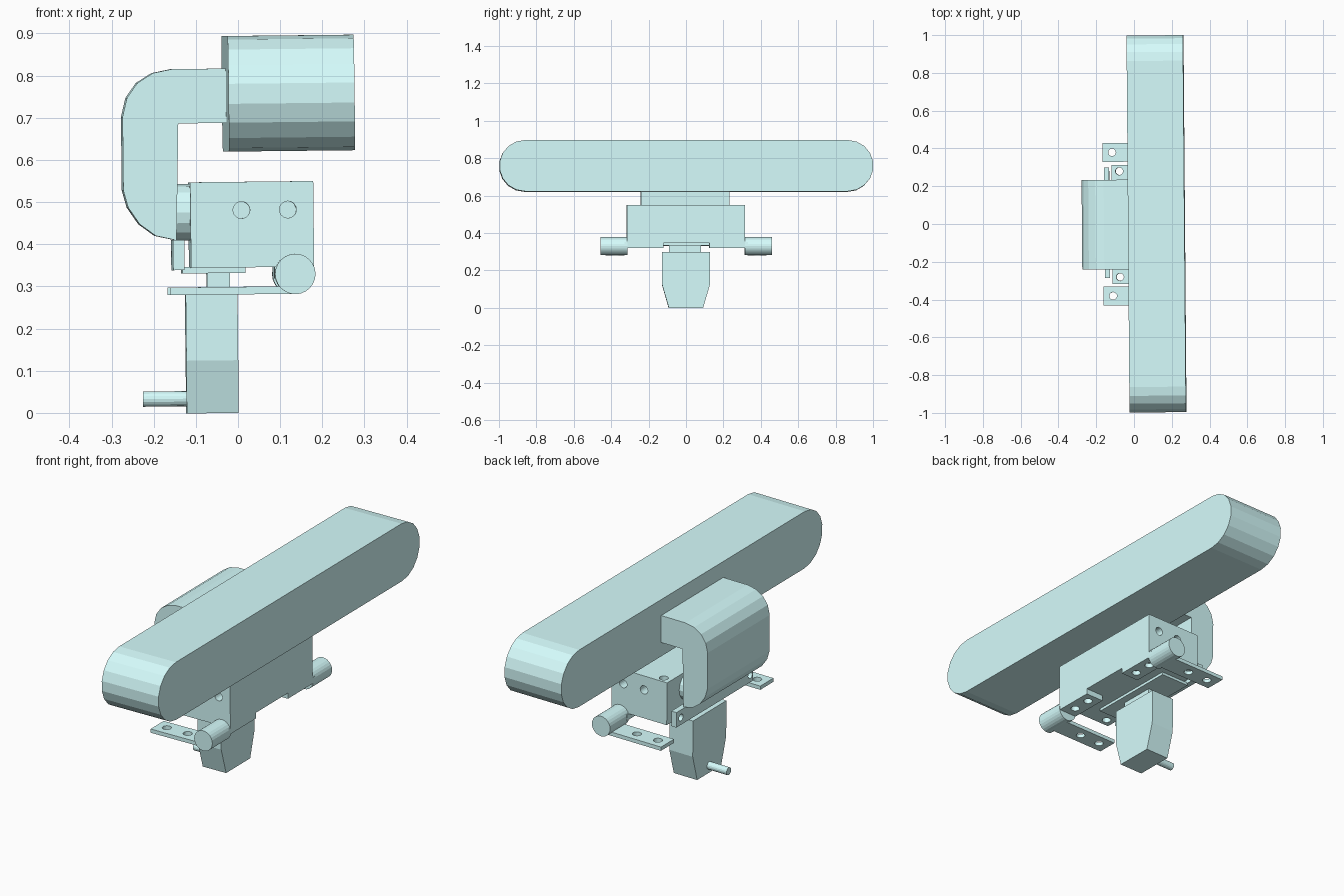
import bpy, bmesh, math
from mathutils import Matrix

if "Cube" in bpy.data.objects:
    bpy.data.objects.remove(bpy.data.objects["Cube"])

# Whole model leans a fraction of a degree
PIVOT = Matrix.Translation((0, 0, 0.45))
LEAN = PIVOT @ Matrix.Rotation(0.008, 4, 'Z') @ Matrix.Rotation(-0.011, 4, 'Y') @ PIVOT.inverted()
TEAL = bpy.data.materials.new("pale_teal")
TEAL.diffuse_color = (0.67, 0.98, 0.98, 1)
TEAL.use_nodes = True
TEAL.node_tree.nodes["Principled BSDF"].inputs["Base Color"].default_value = TEAL.diffuse_color
parts = []


def prism(name, pts, axis, lo, hi):
    """Extrude a 2D outline along an axis: X uses (y,z), Y uses (x,z), Z uses (x,y)."""
    put = {'X': lambda a, b, t: (t, a, b),
           'Y': lambda a, b, t: (a, t, b),
           'Z': lambda a, b, t: (a, b, t)}[axis]
    bm = bmesh.new()
    rings = [[bm.verts.new(put(a, b, t)) for a, b in pts] for t in (lo, hi)]
    bm.faces.new(rings[0])
    bm.faces.new(rings[1])
    n = len(pts)
    for i in range(n):
        j = (i + 1) % n
        bm.faces.new((rings[0][i], rings[0][j], rings[1][j], rings[1][i]))
    bmesh.ops.recalc_face_normals(bm, faces=bm.faces)
    me = bpy.data.meshes.new(name)
    bm.to_mesh(me)
    bm.free()
    me.materials.append(TEAL)
    ob = bpy.data.objects.new(name, me)
    bpy.context.collection.objects.link(ob)
    parts.append(ob)
    return ob


def block(name, x0, x1, y0, y1, z0, z1):
    return prism(name, [(x0, y0), (x1, y0), (x1, y1), (x0, y1)], 'Z', z0, z1)


def circle(a, b, r, n=20):
    return [(a + r * math.cos(2 * math.pi * i / n), b + r * math.sin(2 * math.pi * i / n))
            for i in range(n)]


def stadium(a, b, half, r, n=9):
    """Outline with straight top and bottom and round ends."""
    pts = []
    for side in (1, -1):
        for i in range(n + 1):
            t = -math.pi / 2 + math.pi * i / n
            pts.append((a + side * (half - r + r * math.cos(t)), b + side * r * math.sin(t)))
    return pts


def drill(ob, holes, r=0.02):
    """Cut round holes given as (a, b, axis, lo, hi)."""
    for a, b, axis, lo, hi in holes:
        cutter = prism("hole_cutter", circle(a, b, r), axis, lo, hi)
        cutter.hide_render = True
        mod = ob.modifiers.new("hole", 'BOOLEAN')
        mod.operation, mod.solver, mod.object = 'DIFFERENCE', 'EXACT', cutter
        bpy.context.view_layer.update()
        dg = bpy.context.evaluated_depsgraph_get()
        me = bpy.data.meshes.new_from_object(ob.evaluated_get(dg))
        ob.modifiers.clear()
        ob.data = me
        parts.remove(cutter)
        bpy.data.objects.remove(cutter)


# Long padded bar
prism("long_bar", stadium(0, 0.757, 1.0, 0.137), 'X', -0.027, 0.272)

# Curved arm from the bar down to the housing
arm = [(-0.02, 0.817), (-0.155, 0.817), (-0.20, 0.808), (-0.237, 0.785), (-0.262, 0.75),
       (-0.273, 0.705), (-0.273, 0.53), (-0.262, 0.49), (-0.235, 0.45), (-0.197, 0.422),
       (-0.148, 0.411), (-0.141, 0.688), (-0.02, 0.688)]
prism("curved_arm", arm, 'Y', -0.24, 0.235)
prism("arm_spacer", stadium(0, 0.477, 0.22, 0.067, 8), 'X', -0.15, -0.11)

# Housing with blind holes in both ends and a through hole at each rear corner
housing = block("housing", -0.115, 0.177, -0.317, 0.313, 0.345, 0.548)
drill(housing, [(x, 0.481, 'Y', y0, y1) for x in (0.006, 0.116)
                for y0, y1 in ((-0.4, -0.24), (0.24, 0.4))]
      + [(-0.075, s * 0.28, 'Z', 0.3, 0.6) for s in (1, -1)])

# L bracket behind and below the housing
flange = block("rear_flange", -0.157, -0.13, -0.285, 0.3, 0.34, 0.412)
drill(flange, [(s * 0.265, 0.375, 'X', -0.2, -0.1) for s in (1, -1)], 0.016)
block("bottom_flange", -0.135, 0.015, -0.22, 0.22, 0.332, 0.347)

# Pedestal, tapered foot and rear peg
block("pedestal", -0.076, -0.021, -0.09, 0.08, 0.29, 0.335)
foot = [(-0.092, 0), (0.092, 0), (0.128, 0.125), (0.128, 0.297), (-0.128, 0.297), (-0.128, 0.125)]
prism("foot", foot, 'X', -0.127, -0.004)
prism("rear_peg", circle(0, 0.035, 0.018, 16), 'X', -0.23, -0.12)

# Hinges, one per side
for s, side in ((1, "left"), (-1, "right")):
    lo, hi = sorted((s * 0.313, s * 0.458))
    prism(side + "_hinge_knuckle", circle(0.131, 0.328, 0.048, 24), 'Y', lo, hi)
    lo, hi = sorted((s * 0.33, s * 0.43))
    strap = block(side + "_hinge_strap", -0.166, 0.13, lo, hi, 0.281, 0.299)
    drill(strap, [(x, s * 0.38, 'Z', 0.2, 0.4) for x in (-0.115, -0.005)])
    lo, hi = sorted((s * 0.123, s * 0.33))
    leaf = block(side + "_hinge_leaf", 0.083, 0.177, lo, hi, 0.318, 0.346)
    drill(leaf, [(0.13, s * y, 'Z', 0.25, 0.34) for y in (0.17, 0.26)])

for ob in parts:
    ob.data.transform(LEAN)
